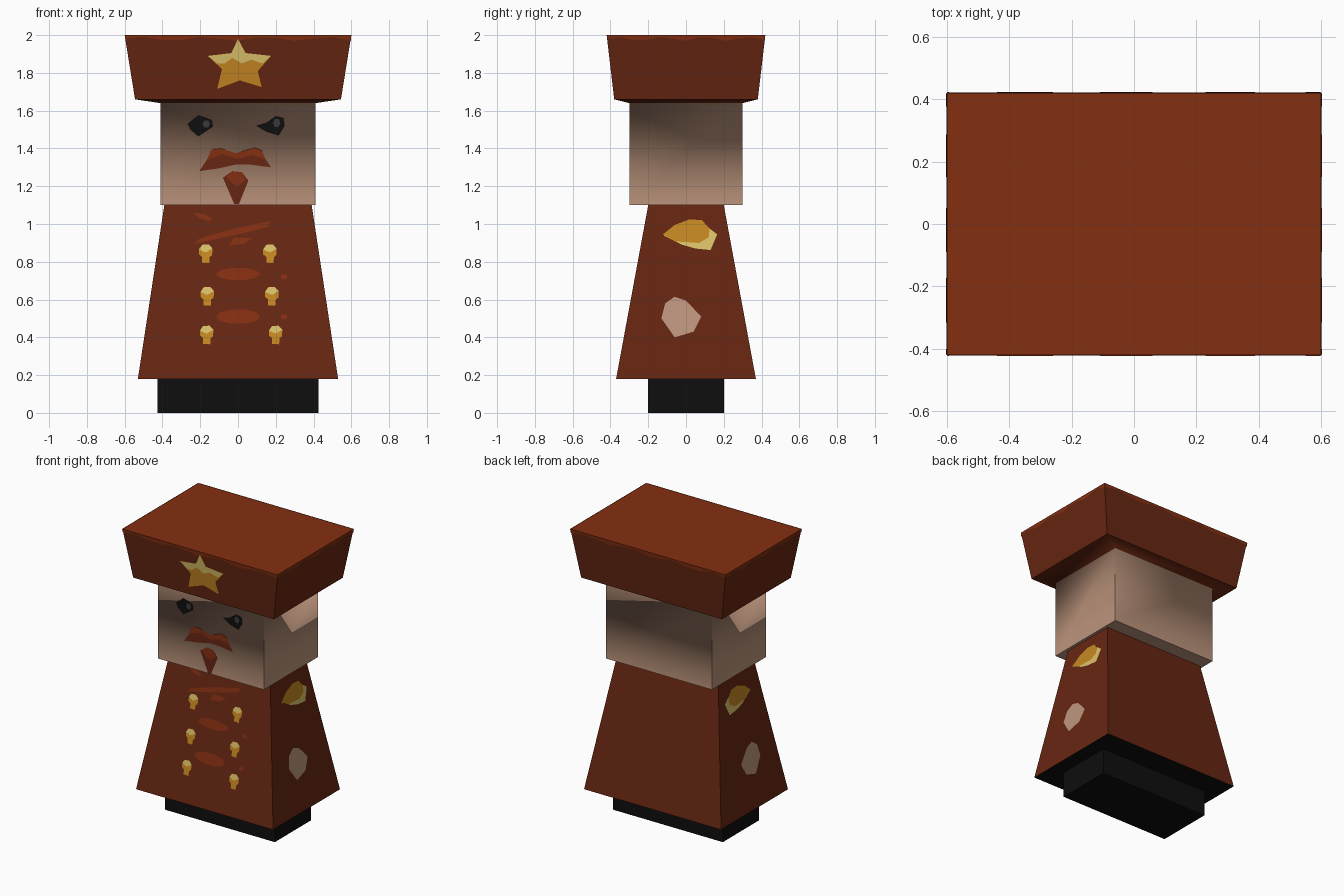
import bpy, bmesh, math
from mathutils import Vector

default = bpy.data.objects.get("Cube")
if default:
    bpy.data.objects.remove(default)


def material(name, hex_code):
    """Flat material from an sRGB hex code, stored as linear values."""
    srgb = [int(hex_code[i:i + 2], 16) / 255 for i in (0, 2, 4)]
    rgba = [c / 12.92 if c < 0.04 else ((c + 0.055) / 1.055) ** 2.4 for c in srgb] + [1]
    mat = bpy.data.materials.new(name)
    mat.use_nodes = True
    mat.diffuse_color = rgba
    bsdf = next(n for n in mat.node_tree.nodes if n.type == "BSDF_PRINCIPLED")
    bsdf.inputs["Base Color"].default_value = rgba
    bsdf.inputs["Roughness"].default_value = 0.9
    return mat


MAROON = material("maroon cloth", "672611")
RUST = material("rust cloth", "842F11")
SKIN = material("skin", "BE967D")
BLACK = material("black leather", "0E0E0E")
GREY = material("eye grey", "3A3A3A")
GOLD = material("gold", "C68722")
PALE = material("pale gold", "DCC26A")


def finish(name, bm, mats):
    mesh = bpy.data.meshes.new(name)
    bm.to_mesh(mesh)
    bm.free()
    for mat in mats:
        mesh.materials.append(mat)
    obj = bpy.data.objects.new(name, mesh)
    bpy.context.collection.objects.link(obj)
    return obj


def loft(name, rings, mats, soft_ring=None):
    """Stack of rectangles (half x, half y, z); mats = bottom, each band, top.
    soft_ring: index of the ring whose crease is shaded smooth."""
    bm = bmesh.new()
    loops = [[bm.verts.new((sx * hx, sy * hy, z))
              for sx, sy in ((-1, -1), (1, -1), (1, 1), (-1, 1))] for hx, hy, z in rings]
    palette = list(dict.fromkeys(mats))
    bm.faces.new(loops[0][::-1]).material_index = palette.index(mats[0])
    bm.faces.new(loops[-1]).material_index = palette.index(mats[-1])
    for low, high, mat in zip(loops, loops[1:], mats[1:]):
        for i in range(4):
            j = (i + 1) % 4
            face = bm.faces.new((low[i], low[j], high[j], high[i]))
            face.material_index = palette.index(mat)
    if soft_ring is not None:
        crease = set(loops[soft_ring])
        allowed = crease | set(loops[soft_ring + 1])
        for face in bm.faces:
            face.smooth = True
        for edge in bm.edges:
            ends = set(edge.verts)
            edge.smooth = bool(ends & crease) and ends <= allowed
    return finish(name, bm, palette)


# Main solids
BODY = [(0.53, 0.37, 0.18), (0.39, 0.2, 1.1)]
HEAD = [(0.41, 0.3, 1.1), (0.41, 0.3, 1.64)]
CAP = [(0.545, 0.38, 1.66), (0.6, 0.42, 2.0)]
loft("boots", [(0.425, 0.2, 0), (0.425, 0.2, 0.18)], [BLACK] * 3)
loft("coat", BODY, [BLACK, MAROON, MAROON])
loft("head_and_cap", HEAD + CAP, [SKIN, SKIN, MAROON, MAROON, RUST], soft_ring=1)


def plate(name, solid, side, points, mat, layer=1):
    """Flat painted shape (u, z) laid on the front, back, left or right of a solid."""
    (x0, y0, z0), (x1, y1, z1) = solid
    bm = bmesh.new()
    verts = []
    for u, z in points:
        t = (z - z0) / (z1 - z0)
        hx = x0 + (x1 - x0) * t + 0.003 * layer
        hy = y0 + (y1 - y0) * t + 0.003 * layer
        place = {"front": (u, -hy, z), "back": (u, hy, z),
                 "left": (hx, u, z), "right": (-hx, u, z)}
        verts.append(bm.verts.new(place[side]))
    face = bm.faces.new(verts)
    face.normal_update()
    outward = {"front": (0, -1, 0), "back": (0, 1, 0), "left": (1, 0, 0), "right": (-1, 0, 0)}
    if face.normal.dot(Vector(outward[side])) < 0:
        face.normal_flip()
    return finish(name, bm, [mat])


def oval(u, z, ru, rz, n=10):
    return [(u + ru * math.cos(math.tau * i / n), z + rz * math.sin(math.tau * i / n))
            for i in range(n)]


def shifted(points, u, z):
    return [(u + pu, z + pz) for pu, pz in points]


# Wavy worn rim around the cap
for side in ("front", "back", "left", "right"):
    half = CAP[1][0] if side in ("front", "back") else CAP[1][1]
    wave = [(half * (i / 6 - 1) * 0.995, 1.98 + 0.011 * math.sin(i * 1.9)) for i in range(13)]
    plate("cap_rim_" + side, CAP, side, [(-half, 2)] + wave + [(half, 2)], RUST)

# Cap star with a pale upper half
arms = [(-0.16, 1.89), (-0.035, 1.905), (0, 1.98), (0.04, 1.905), (0.175, 1.89)]
plate("star", CAP, "front", arms + [(0.105, 1.81), (0.125, 1.725), (0.01, 1.76),
      (-0.11, 1.715), (-0.085, 1.82)], GOLD)
plate("star_shine", CAP, "front", arms + [(0.13, 1.85), (0.07, 1.87), (0.02, 1.85),
      (-0.03, 1.88), (-0.07, 1.85), (-0.11, 1.85)], PALE, 2)

# Face
plate("right_eye", HEAD, "front", [(-0.265, 1.53), (-0.21, 1.575), (-0.14, 1.55),
      (-0.135, 1.515), (-0.21, 1.465), (-0.25, 1.5)], BLACK)
plate("left_eye", HEAD, "front", [(0.1, 1.52), (0.15, 1.535), (0.2, 1.57), (0.24, 1.56),
      (0.245, 1.52), (0.215, 1.47), (0.15, 1.49)], BLACK)
plate("right_eye_glint", HEAD, "front", oval(-0.168, 1.53, 0.02, 0.022, 6), GREY, 2)
plate("left_eye_glint", HEAD, "front", oval(0.205, 1.535, 0.02, 0.025, 6), GREY, 2)
crest = [(-0.165, 1.34), (-0.14, 1.395), (-0.09, 1.4), (-0.01, 1.375),
         (0.09, 1.405), (0.125, 1.39), (0.145, 1.345)]
plate("moustache", HEAD, "front", [(-0.205, 1.28)] + crest + [(0.175, 1.3),
      (0.06, 1.315), (-0.01, 1.315), (-0.1, 1.295)], MAROON)
plate("moustache_top", HEAD, "front", crest + [(0.07, 1.365), (0, 1.345), (-0.08, 1.37)], RUST, 2)
plate("goatee", HEAD, "front", [(-0.08, 1.245), (-0.03, 1.28), (0.02, 1.275),
      (0.055, 1.23), (0.005, 1.105), (-0.02, 1.105)], MAROON)
plate("goatee_top", HEAD, "front", [(-0.06, 1.25), (-0.03, 1.28), (0.02, 1.275),
      (0.04, 1.235), (0, 1.2), (-0.03, 1.215)], RUST, 2)

# Coat folds
plate("collar_fold", BODY, "front", [(-0.24, 1.06), (-0.19, 1.055), (-0.135, 1.03),
      (-0.15, 1.015), (-0.2, 1.03)], RUST)
plate("chest_fold", BODY, "front", [(-0.23, 0.895), (-0.2, 0.925), (0, 0.98),
      (0.17, 1.015), (0.16, 0.985), (0, 0.945)], RUST)
plate("small_fold", BODY, "front", [(-0.05, 0.885), (-0.02, 0.93), (0.075, 0.925),
      (0.03, 0.895)], RUST)
plate("middle_fold", BODY, "front", oval(0, 0.735, 0.118, 0.033), RUST)
plate("lower_fold", BODY, "front", oval(0, 0.51, 0.118, 0.04), RUST)
for z in (0.72, 0.508):
    plate("coat_spot", BODY, "front", oval(0.243, z, 0.019, 0.017, 6), RUST)

# Two columns of buttons
cap_arc = [(-0.037, 0.01), (-0.02, 0.035), (0.015, 0.037), (0.035, 0.015)]
stem = [(0.033, -0.02), (0.02, -0.03), (0.018, -0.062), (-0.02, -0.06), (-0.02, -0.03),
        (-0.037, -0.015)]
for z, columns in ((0.855, (-0.17, 0.17)), (0.63, (-0.162, 0.18)), (0.425, (-0.165, 0.2))):
    for u in columns:
        plate("button", BODY, "front", shifted(cap_arc + stem, u, z), GOLD)
        plate("button_shine", BODY, "front", shifted(cap_arc + [(0, -0.005)], u, z), PALE, 2)

# Epaulettes and hands, the same on both sides
for side in ("left", "right"):
    plate(side + "_epaulette_fringe", BODY, side, [(-0.12, 0.94), (0, 0.96), (0.12, 0.98),
          (0.165, 0.945), (0.13, 0.862), (0.05, 0.87), (-0.02, 0.89)], PALE)
    plate(side + "_epaulette", BODY, side, [(-0.122, 0.945), (-0.06, 0.995), (0.02, 1.025),
          (0.085, 1.02), (0.125, 0.975), (0.12, 0.93), (0.07, 0.9), (-0.06, 0.908)], GOLD, 2)
    plate(side + "_hand", BODY, side, [(-0.06, 0.615), (0, 0.595), (0.08, 0.51),
          (0.04, 0.43), (-0.06, 0.4), (-0.13, 0.5), (-0.11, 0.58)], SKIN)
